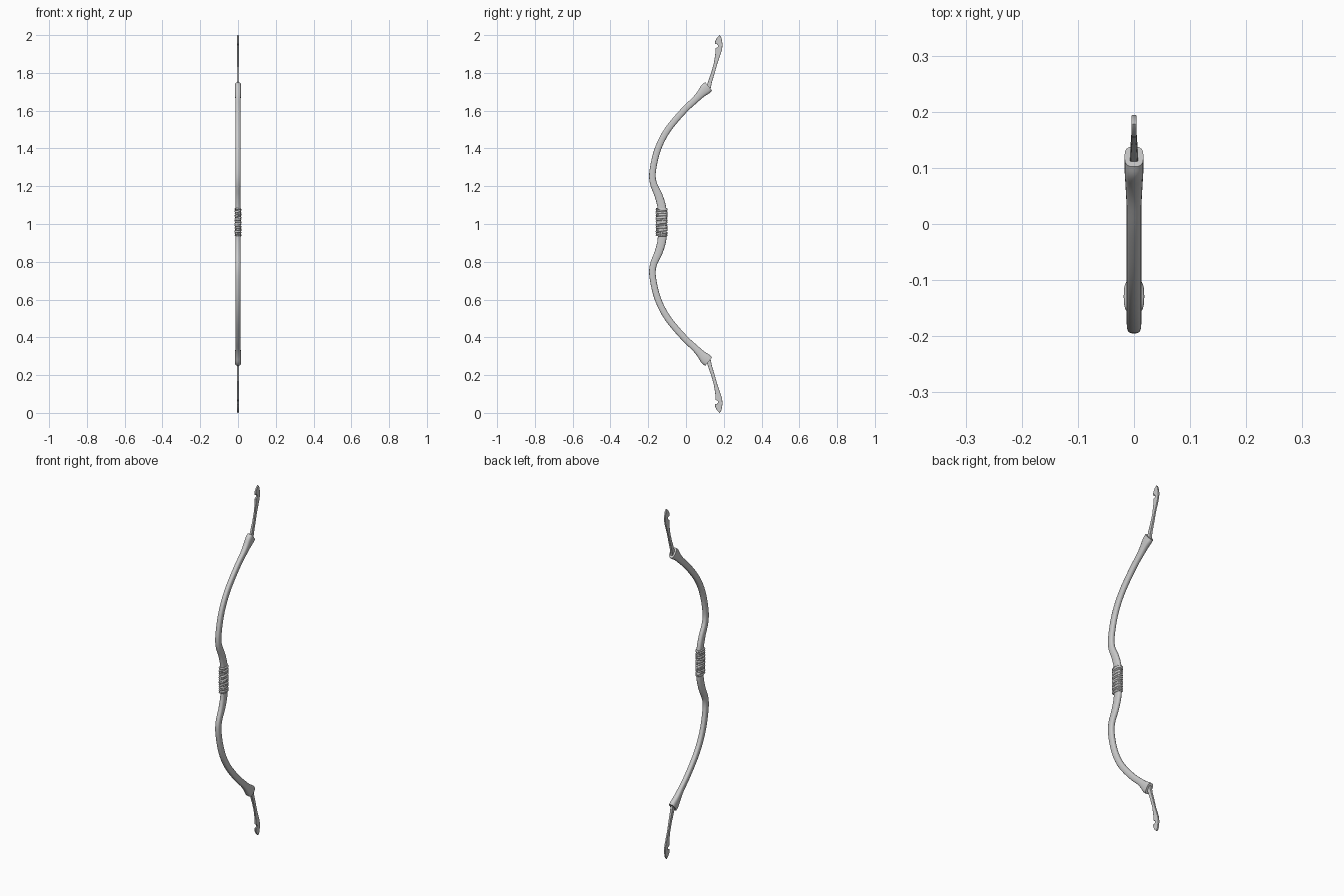
import bpy, bmesh, math, random
from mathutils import Vector

if "Cube" in bpy.data.objects:
    bpy.data.objects.remove(bpy.data.objects["Cube"])

random.seed(4)
MID = 1.0     # mirror height of the bow


def finish(name, bm, mirror=True, angle=40):
    bmesh.ops.recalc_face_normals(bm, faces=bm.faces)
    me = bpy.data.meshes.new(name)
    bm.to_mesh(me)
    bm.free()
    ob = bpy.data.objects.new(name, me)
    bpy.context.collection.objects.link(ob)
    ob.location.z = MID
    if mirror:
        m = ob.modifiers.new("mirror", 'MIRROR')
        m.use_axis = (False, False, True)
    bpy.ops.object.select_all(action='DESELECT')
    ob.select_set(True)
    bpy.context.view_layer.objects.active = ob
    bpy.ops.object.shade_smooth_by_angle(angle=math.radians(angle))
    return ob


def spline(pts, steps):
    # Catmull-Rom through the stations
    p = [Vector(q) for q in pts]
    p = [p[0] * 2 - p[1]] + p + [p[-1] * 2 - p[-2]]
    out = []
    for i in range(1, len(p) - 2):
        a, b, c, d = p[i - 1:i + 3]
        for s in range(steps):
            t = s / steps
            out.append(0.5 * (2 * b + (c - a) * t + (2 * a - 5 * b + 4 * c - d) * t * t
                              + (3 * b - a - 3 * c + d) * t ** 3))
    return out + [p[-2]]


def sround(v):
    return math.copysign(abs(v) ** 0.7, v)


# Limb: stations are (y, z, half depth); x width is handled separately
stations = [(-0.127, 1.0, .024), (-0.127, 1.08, .023), (-0.145, 1.15, .021),
            (-0.174, 1.22, .018), (-0.175, 1.29, .017), (-0.148, 1.40, .017),
            (-0.096, 1.50, .017), (-0.012, 1.60, .017), (0.048, 1.657, .018),
            (0.078, 1.688, .022), (0.103, 1.714, .030), (0.120, 1.728, .029)]
path = spline(stations, 4)
bm = bmesh.new()
rings = []
N = 16
for i, p in enumerate(path):
    a, b = path[max(i - 1, 0)], path[min(i + 1, len(path) - 1)]
    t = Vector((b.x - a.x, b.y - a.y)).normalized()
    if i == 0:
        t = Vector((0, 1))
    n = Vector((t.y, -t.x))
    hx = 0.013 + 0.004 * max(0, min(1, (p.y - 1.64) / 0.07))
    ring = []
    for k in range(N):
        w = 2 * math.pi * k / N
        d = sround(math.sin(w)) * p.z
        ring.append(bm.verts.new((sround(math.cos(w)) * hx, p.x + n.x * d, p.y - MID + n.y * d)))
    rings.append(ring)
for r, s in zip(rings, rings[1:]):
    for k in range(N):
        bm.faces.new((r[k], r[(k + 1) % N], s[(k + 1) % N], s[k]))
bm.faces.new(rings[-1])
finish("limb", bm)

# Thin recurved tip with string notch
outline = [(0.100, 1.705), (0.115, 1.75), (0.133, 1.80), (0.147, 1.85), (0.155, 1.90),
           (0.155, 1.93), (0.168, 1.937), (0.170, 1.945), (0.165, 1.952), (0.153, 1.952),
           (0.155, 1.97), (0.165, 1.988), (0.179, 2.0), (0.188, 1.985), (0.194, 1.95),
           (0.190, 1.92), (0.180, 1.89), (0.166, 1.85), (0.152, 1.80), (0.137, 1.75), (0.128, 1.705)]
bm = bmesh.new()
sides = []
for sx in (-1, 1):
    sides.append([bm.verts.new((sx * (0.0045 + 0.003 * max(0, 1.85 - z) / 0.15), y, z - MID))
                  for y, z in outline])
    bm.faces.new(sides[-1])
M = len(outline)
for k in range(M):
    j = (k + 1) % M
    bm.faces.new((sides[0][k], sides[0][j], sides[1][j], sides[1][k]))
tip = finish("limb_tip", bm)
bev = tip.modifiers.new("bevel", 'BEVEL')
bev.width = 0.0015
bev.segments = 2
bev.limit_method = 'ANGLE'

# Grip: cord windings at slightly varying tilts
bm = bmesh.new()
COUNT, SEG, TUBE, CORD = 18, 20, 6, 0.0052
for c in range(COUNT):
    z0 = -0.060 + 0.139 * c / (COUNT - 1)
    edge = 0.3 if c in (0, COUNT - 1) else 1
    ty, tx = random.uniform(-.12, .12) * edge, random.uniform(-.2, .2) * edge
    loop = []
    for k in range(SEG):
        w = 2 * math.pi * k / SEG
        cx, cy = sround(math.cos(w)), sround(math.sin(w))
        loop.append([])
        for q in range(TUBE):
            v = 2 * math.pi * q / TUBE
            r = CORD * math.cos(v)
            x, y = cx * (0.0132 + r), cy * (0.0265 + r)
            loop[-1].append(bm.verts.new((x, -0.129 + y, z0 + CORD * math.sin(v) + ty * y + tx * x)))
    for k in range(SEG):
        a, b = loop[k], loop[(k + 1) % SEG]
        for q in range(TUBE):
            e = (q + 1) % TUBE
            bm.faces.new((a[q], b[q], b[e], a[e]))
finish("grip_wrap", bm, mirror=False, angle=65)
